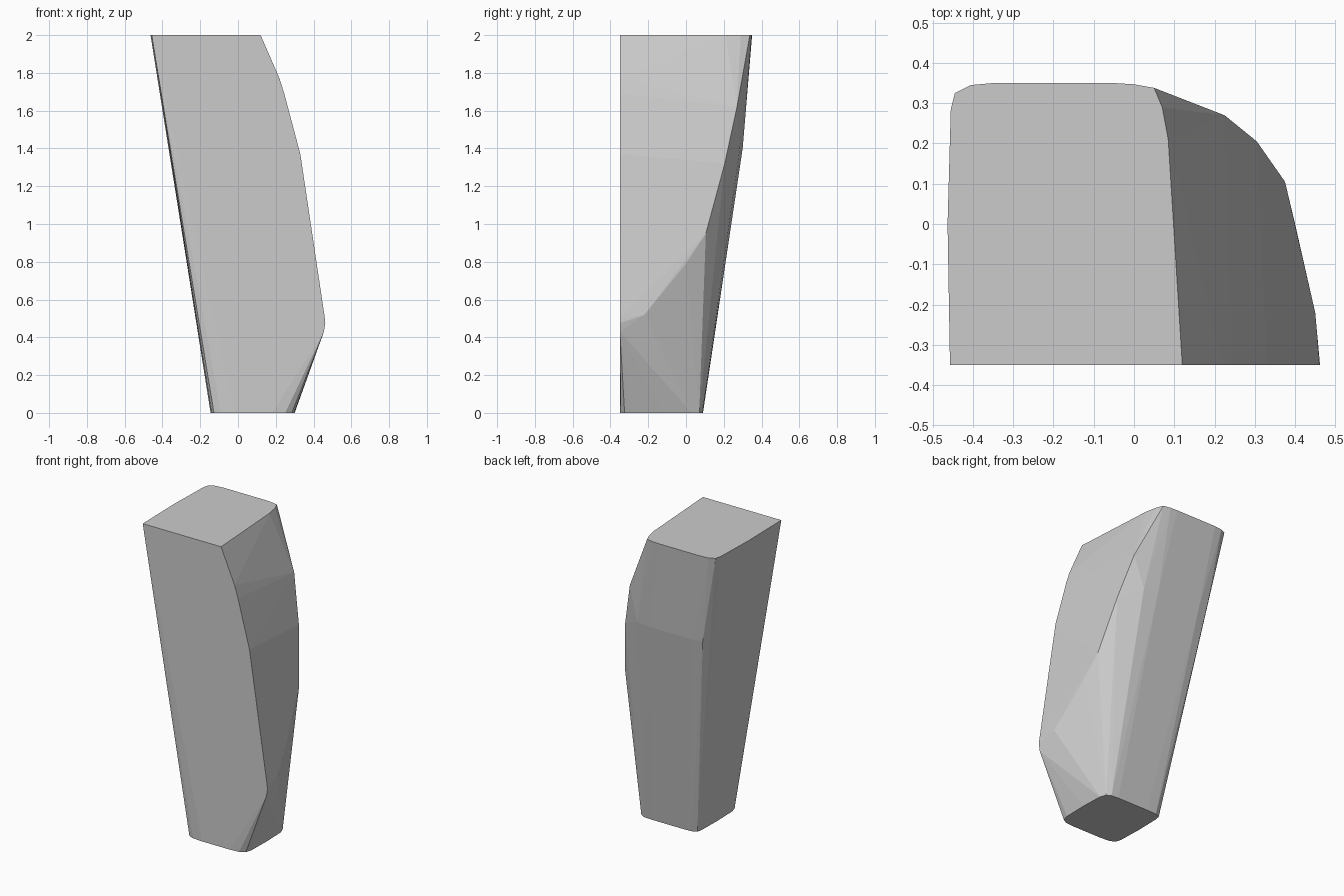
import bpy, bmesh, math

if "Cube" in bpy.data.objects:
    bpy.data.objects.remove(bpy.data.objects["Cube"])

# Rounded-corner sections at the top, upper back and foot
top = [(-.457, -.35), (-.463, 0), (-.455, .285), (-.445, .325), (-.405, .345),
       (-.35, .35), (-.05, .35), (0, .347), (.05, .338), (.07, .29),
       (.085, .21), (.12, -.35)]
back = [(-.35, .255), (-.325, .288), (-.26, .30), (.06, .30), (.16, .285)]
foot = [(-.145, -.12), (-.142, .04), (-.135, .073), (-.10, .088), (-.03, .09),
        (.20, .09), (.25, .086), (.28, .07), (.295, .03), (.30, -.12),
        (.297, -.28), (.285, -.325), (.25, -.345), (.18, -.35),
        (-.02, -.35), (-.09, -.345), (-.127, -.33), (-.14, -.29)]

# Curved ridge running down the right flank, and the front right edge
ridge = [(.225, .27, 1.62), (.305, .205, 1.32), (.375, .105, .95),
         (.40, 0, .79), (.45, -.22, .52)]
front_edge = [(.22, -.35, 1.77), (.245, -.35, 1.69), (.33, -.35, 1.37),
              (.46, -.35, .50), (.462, -.35, .475), (.455, -.35, .43)]

points = [(x, y, 2) for x, y in top]
points += [(x, y, 1.4) for x, y in back]
points += [(x, y, 0) for x, y in foot]
points += ridge + front_edge

# Faceted block wrapped around the sections
bm = bmesh.new()
for p in points:
    bm.verts.new(p)
hull = bmesh.ops.convex_hull(bm, input=bm.verts[:])
loose = [v for v in bm.verts if not v.link_faces]
bmesh.ops.delete(bm, geom=loose, context='VERTS')
bmesh.ops.dissolve_limit(bm, angle_limit=math.radians(.5),
                         verts=bm.verts[:], edges=bm.edges[:])
bmesh.ops.recalc_face_normals(bm, faces=bm.faces[:])
mesh = bpy.data.meshes.new("faceted_block")
bm.to_mesh(mesh)
bm.free()
block = bpy.data.objects.new("faceted_block", mesh)
bpy.context.collection.objects.link(block)
